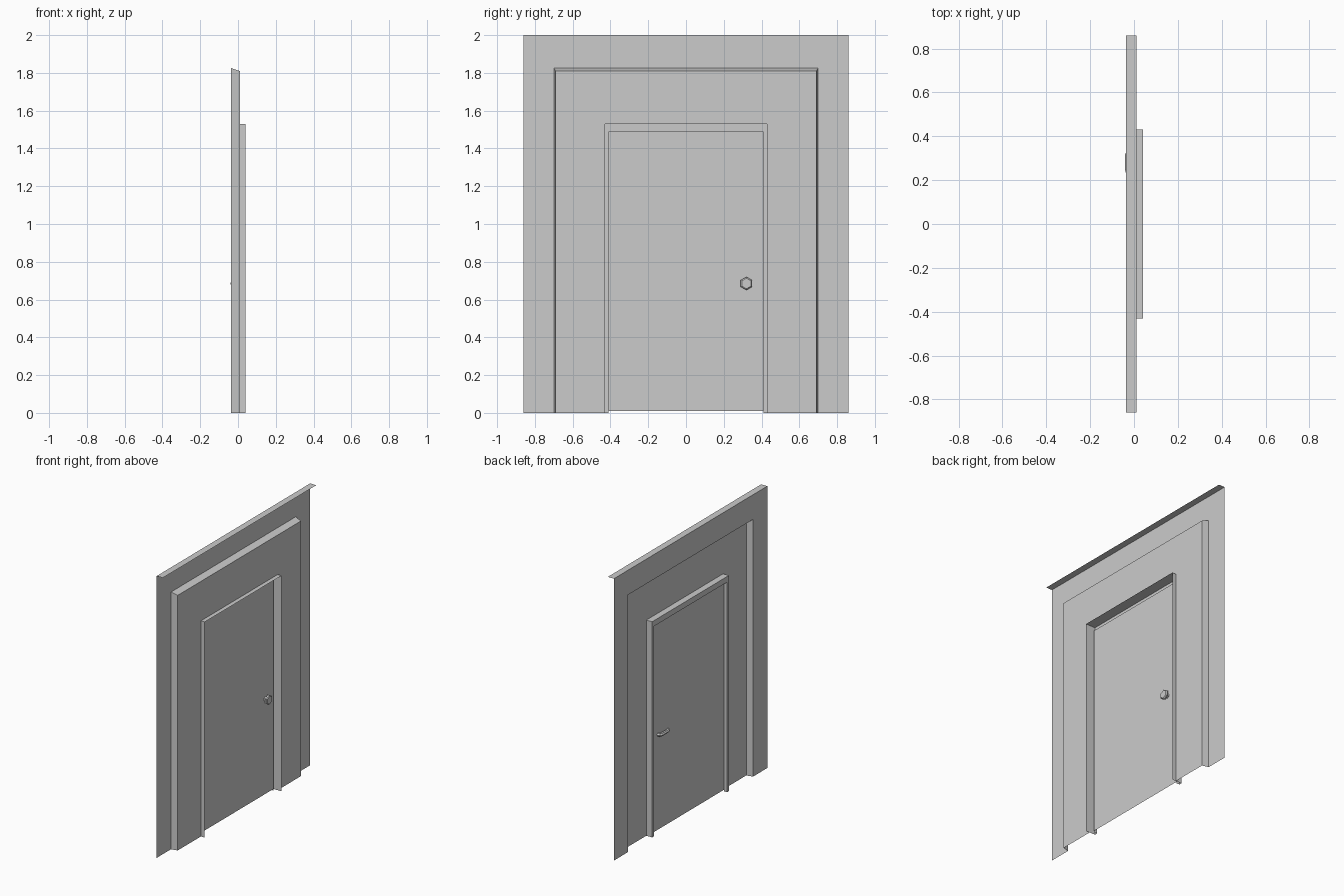
import bpy, bmesh
from math import radians
from mathutils import Matrix, Vector

if "Cube" in bpy.data.objects:
    bpy.data.objects.remove(bpy.data.objects["Cube"])


def finish(bm, name):
    bmesh.ops.recalc_face_normals(bm, faces=bm.faces)
    mesh = bpy.data.meshes.new(name)
    bm.to_mesh(mesh)
    bm.free()
    obj = bpy.data.objects.new(name, mesh)
    bpy.context.collection.objects.link(obj)
    return obj


def arch_shell(name, steps):
    """Bridge nested door-shaped outlines, each (half width, top, x)."""
    bm = bmesh.new()
    rows = [[bm.verts.new((x, y, z)) for y, z in ((-w, 0), (-w, t), (w, t), (w, 0))]
            for w, t, x in steps]
    for a, b in zip(rows, rows[1:]):
        for i in range(3):
            bm.faces.new((a[i], a[i + 1], b[i + 1], b[i]))
    return finish(bm, name)


def sheet(name, points):
    bm = bmesh.new()
    bm.faces.new([bm.verts.new(p) for p in points])
    return finish(bm, name)


# Wall with its stepped panel, open at the doorway
arch_shell("wall", [(0.86, 2, -0.036), (0.70, 1.825, -0.036),
                    (0.69, 1.81, 0.01), (0.43, 1.53, 0.01)])

# Strip along the top of the wall
sheet("top_ledge", [(-0.036, -0.86, 2), (0.012, -0.86, 2),
                    (0.012, 0.86, 2), (-0.036, 0.86, 2)])

# Casing: deep outer sleeve, narrow face, short return to the door
arch_shell("door_frame", [(0.43, 1.53, 0.04), (0.43, 1.53, -0.035),
                          (0.41, 1.49, -0.035), (0.41, 1.49, -0.01)])

# Door leaf, just clear of the floor
sheet("door", [(-0.01, -0.41, 0.01), (-0.01, 0.41, 0.01),
               (-0.01, 0.41, 1.49), (-0.01, -0.41, 1.49)])

# Six-sided knob on the +x side: neck, then a bevelled head
bm = bmesh.new()
rings = []
for x, r in ((-0.01, 0.018), (0.005, 0.018), (0.010, 0.035), (0.020, 0.035), (0.025, 0.028)):
    ring = []
    for i in range(6):
        p = Matrix.Rotation(radians(60 * i), 3, 'X') @ Vector((0, 0, r))
        ring.append(bm.verts.new(p + Vector((x, 0.32, 0.685))))
    rings.append(ring)
for a, b in zip(rings, rings[1:]):
    for i in range(6):
        j = (i + 1) % 6
        bm.faces.new((a[i], a[j], b[j], b[i]))
bm.faces.new(rings[-1])
finish(bm, "knob")

# Lever handle on the -x side, a bent six-sided bar
curve = bpy.data.curves.new("lever_handle", 'CURVE')
curve.dimensions = '3D'
curve.bevel_depth = 0.012
curve.bevel_resolution = 1
curve.use_fill_caps = True
path = [(-0.01, 0.328), (-0.024, 0.328), (-0.029, 0.315), (-0.029, 0.25), (-0.024, 0.23)]
spline = curve.splines.new('POLY')
spline.points.add(len(path) - 1)
for point, (x, y) in zip(spline.points, path):
    point.co = (x, y, 0.685, 1)
spline.use_smooth = False
lever = bpy.data.objects.new("lever_handle", curve)
bpy.context.collection.objects.link(lever)
